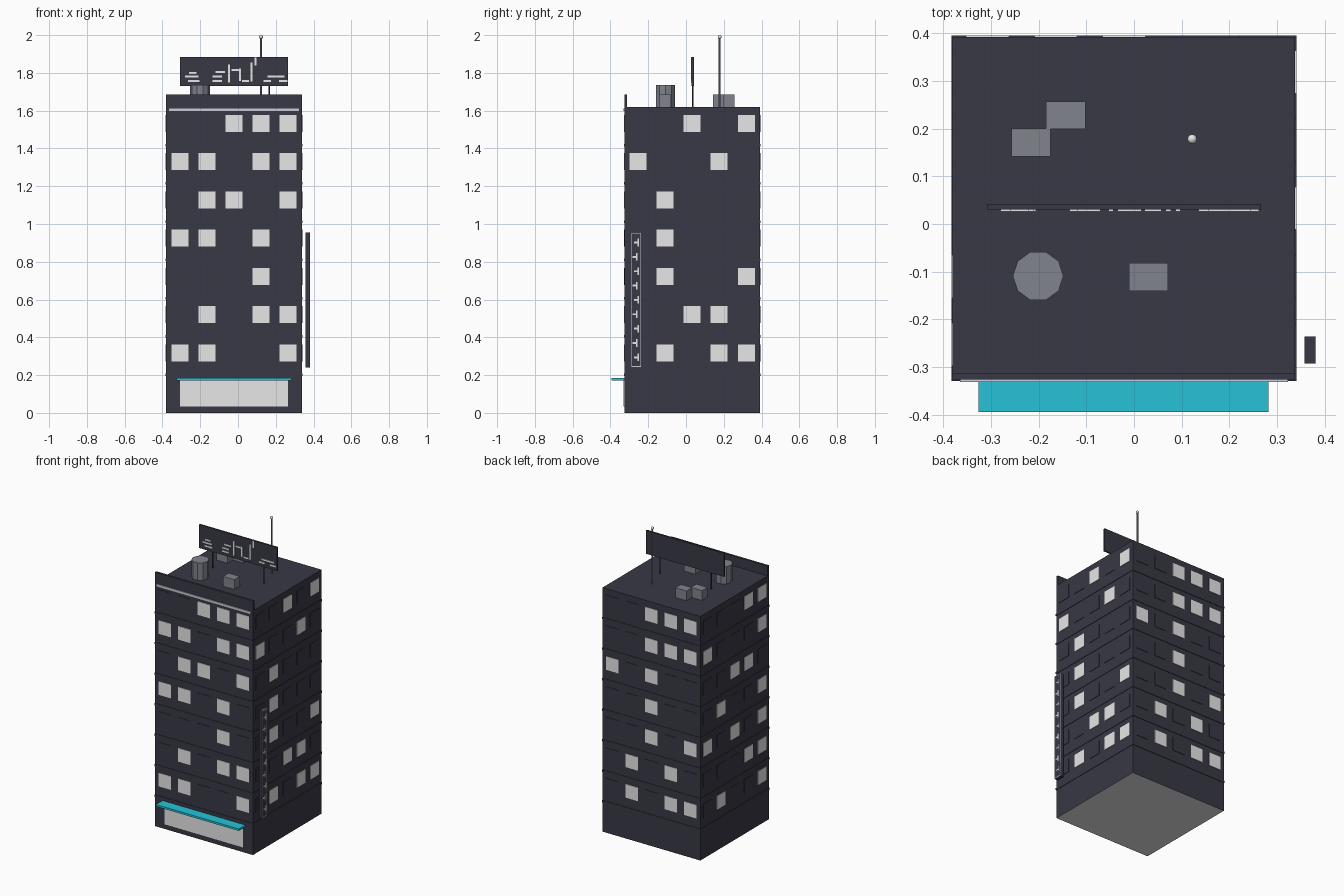
import bpy
import bmesh
import math
from mathutils import Matrix, Vector

cube = bpy.data.objects.get("Cube")
if cube:
    bpy.data.objects.remove(cube, do_unlink=True)


def material(name, r, g, b):
    m = bpy.data.materials.new(name)
    m.use_nodes = True
    m.diffuse_color = (r, g, b, 1)
    m.node_tree.nodes["Principled BSDF"].inputs["Base Color"].default_value = (r, g, b, 1)
    return m


DARK = material("dark slate", 0.04, 0.04, 0.06)
PALE = material("pale grey", 0.8, 0.8, 0.8)
GREY = material("mid grey", 0.22, 0.23, 0.27)
TEAL = material("teal", 0.02, 0.54, 0.68)
TRIM = material("soft lilac grey", 0.6, 0.6, 0.7)


def add_box(bm, lo, hi, index=0):
    """Add an axis-aligned box between two corners."""
    lo, hi = Vector(lo), Vector(hi)
    size = hi - lo
    mat = Matrix.Translation((lo + hi) / 2) @ Matrix.Diagonal((*size, 1))
    verts = bmesh.ops.create_cube(bm, size=1, matrix=mat)["verts"]
    for f in {f for v in verts for f in v.link_faces}:
        f.material_index = index


def finish(name, bm, *mats):
    mesh = bpy.data.meshes.new(name)
    bm.to_mesh(mesh)
    bm.free()
    for m in mats:
        mesh.materials.append(m)
    ob = bpy.data.objects.new(name, mesh)
    bpy.context.collection.objects.link(ob)
    return ob


def box(name, lo, hi, *mats):
    bm = bmesh.new()
    add_box(bm, lo, hi)
    return finish(name, bm, *mats)


def rod(name, x, y, z0, z1, radius, sides, mat):
    """Upright prism with a flat side facing the front."""
    bm = bmesh.new()
    turn = Matrix.Rotation(math.pi / sides, 4, "Z")
    bmesh.ops.create_cone(bm, cap_ends=True, segments=sides, radius1=radius, radius2=radius,
                          depth=z1 - z0, matrix=Matrix.Translation((x, y, (z0 + z1) / 2)) @ turn)
    return finish(name, bm, mat)


# Main block: square plan, pale underside
CX, CY, HALF, ROOF = -0.021, 0.033, 0.359, 1.62
FLOOR = ROOF / 8
X0, X1, Y0, Y1 = CX - HALF, CX + HALF, CY - HALF, CY + HALF
tower = box("tower_block", (X0, Y0, 0), (X1, Y1, ROOF), DARK, PALE)
for p in tower.data.polygons:
    p.material_index = 1 if p.normal.z < -0.5 else 0

# Thin ledge around the tower at each floor
bm = bmesh.new()
for i in range(1, 8):
    e, z = 0.003, i * FLOOR
    add_box(bm, (X0 - e, Y0 - e, z - 0.007), (X1 + e, Y1 + e, z + 0.007))
finish("floor_ledges", bm, DARK)

# Lit window columns per floor, bottom floor first, seen left to right
LIT = {
    "front": "014 134 3 013 124 0134 234",
    "right": "134 23 14 1 1 03 24",
    "back": "134 13 24 2 02 234 234",
    "left": "14 34 024 14 23 04 34",
}
for turn, (side, floors) in enumerate(LIT.items()):
    bm = bmesh.new()
    for row, lit in enumerate(floors.split()):
        z = (row + 1) * FLOOR + 0.115
        for col in range(5):
            x = (col - 2) * 0.143
            add_box(bm, (x - 0.045, -HALF - 0.003, z - 0.045),
                    (x + 0.045, -HALF + 0.002, z + 0.045), int(str(col) in lit))
    bm.transform(Matrix.Translation((CX, CY, 0)) @ Matrix.Rotation(turn * math.pi / 2, 4, "Z"))
    finish(side + "_windows", bm, DARK, PALE)

# Street level
box("shop_window", (CX - 0.287, Y0 - 0.004, 0.033), (CX + 0.287, Y0 + 0.002, 0.173), PALE)
box("awning", (CX - 0.305, -0.394, 0.171), (CX + 0.303, Y0, 0.184), TEAL)

# Front parapet and light strip
box("front_parapet", (X0, Y0, ROOF), (X1, Y0 + 0.014, 1.686), DARK)
box("light_strip", (X0 + 0.015, Y0 - 0.005, 1.597), (X1 - 0.015, Y0 + 0.002, 1.612), TRIM)

# Rooftop units
for i, (x, y) in enumerate([(-0.216, 0.171), (-0.143, 0.228), (0.03, -0.111)]):
    box(f"roof_unit_{i + 1}", (x - 0.041, y - 0.029, ROOF), (x + 0.041, y + 0.029, 1.685), GREY)
bm = bmesh.new()
bmesh.ops.create_cone(bm, cap_ends=True, segments=10, radius1=0.053, radius2=0.053, depth=0.116,
                      matrix=Matrix.Translation((-0.201, -0.109, ROOF + 0.058))
                      @ Matrix.Rotation(math.pi / 2, 4, "Z"))
finish("water_tank", bm, GREY)

# Antenna with a small ball tip
rod("antenna", 0.122, 0.178, ROOF, 1.985, 0.005, 8, GREY)
bm = bmesh.new()
bmesh.ops.create_uvsphere(bm, u_segments=12, v_segments=8, radius=0.01,
                          matrix=Matrix.Translation((0.122, 0.178, 1.99)))
tip = finish("antenna_tip", bm, PALE)
tip.data.polygons.foreach_set("use_smooth", [True] * len(tip.data.polygons))

# Roof billboard on two posts, with abstract bars
for name, x in (("left", 0.166), ("right", -0.21)):
    rod(f"{name}_billboard_post", x, 0.036, ROOF, 1.74, 0.004, 6, DARK)
box("billboard", (-0.308, 0.03, 1.73), (0.266, 0.042, 1.885), DARK)
bm = bmesh.new()
for x, z, w, h in [(-0.24, 1.80, 0.04, 0.01), (-0.245, 1.78, 0.07, 0.01),
                   (-0.235, 1.758, 0.06, 0.01), (-0.095, 1.805, 0.05, 0.01),
                   (-0.11, 1.78, 0.05, 0.01), (-0.11, 1.758, 0.05, 0.01),
                   (-0.048, 1.797, 0.011, 0.095), (-0.015, 1.815, 0.04, 0.01),
                   (0.01, 1.79, 0.011, 0.065), (0.04, 1.758, 0.035, 0.01),
                   (0.072, 1.805, 0.011, 0.10), (0.092, 1.862, 0.011, 0.045),
                   (0.155, 1.758, 0.04, 0.01), (0.2, 1.78, 0.09, 0.01),
                   (0.24, 1.758, 0.045, 0.01)]:
    add_box(bm, (x - w / 2, 0.026, z - h / 2), (x + w / 2, 0.031, z + h / 2))
finish("billboard_bars", bm, PALE)

# Hanging side sign with a thin frame and abstract bars
SX, SY, SZ, SW, SH = 0.38, -0.264, 0.598, 0.028, 0.357
box("side_sign", (0.357, SY - SW, SZ - SH), (SX, SY + SW, SZ + SH), DARK)
frame = bmesh.new()
for s in (-1, 1):
    y, z = SY + s * (SW - 0.003), SZ + s * (SH - 0.003)
    add_box(frame, (SX - 0.001, y - 0.003, SZ - SH), (SX + 0.002, y + 0.003, SZ + SH))
    add_box(frame, (SX - 0.001, SY - SW, z - 0.003), (SX + 0.002, SY + SW, z + 0.003))
finish("side_sign_frame", frame, TRIM)
bars = bmesh.new()
for i in range(9):
    z = SZ + (i - 4) * 0.076
    y = SY + 0.004 * (-1) ** i
    add_box(bars, (SX - 0.001, y - 0.015, z - 0.005), (SX + 0.002, y + 0.012, z + 0.005))
    add_box(bars, (SX - 0.001, y + 0.004, z - 0.02), (SX + 0.002, y + 0.012, z + 0.02))
finish("side_sign_bars", bars, PALE)
